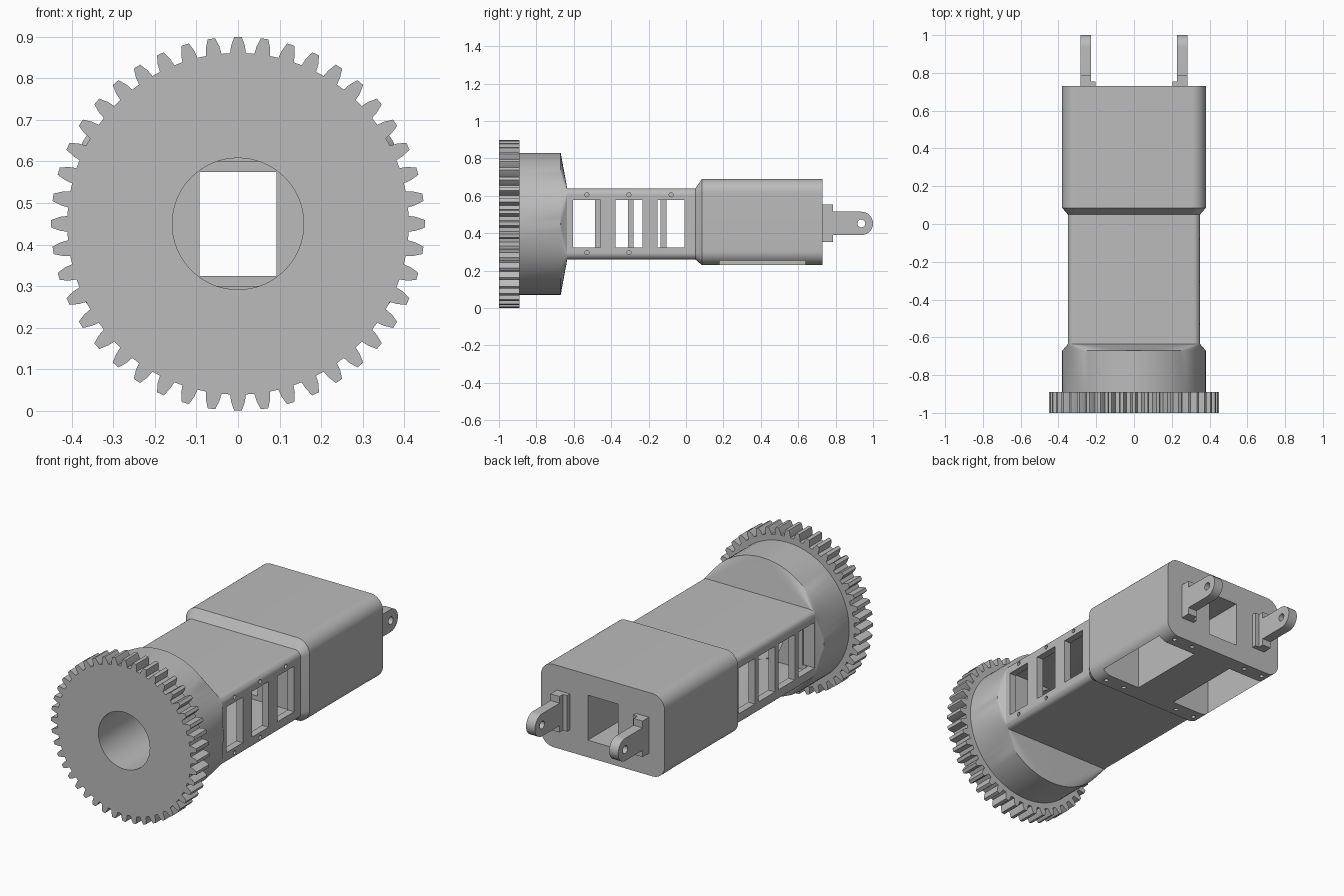
import bpy, bmesh
from math import sin, cos, pi, radians
from mathutils import Matrix, Vector

if "Cube" in bpy.data.objects:
    bpy.data.objects.remove(bpy.data.objects["Cube"])

AXIS_Z = 0.45
TEETH = 44

grey = bpy.data.materials.new("plain grey")
grey.use_nodes = True
grey.diffuse_color = (0.5, 0.5, 0.5, 1)
grey.node_tree.nodes["Principled BSDF"].inputs["Base Color"].default_value = (0.5, 0.5, 0.5, 1)


def to_object(name, bm):
    bmesh.ops.recalc_face_normals(bm, faces=bm.faces[:])
    mesh = bpy.data.meshes.new(name)
    bm.to_mesh(mesh)
    bm.free()
    mesh.materials.append(grey)
    obj = bpy.data.objects.new(name, mesh)
    bpy.context.collection.objects.link(obj)
    return obj


def box(name, x, y, z):
    bm = bmesh.new()
    bmesh.ops.create_cube(bm, size=1)
    for v in bm.verts:
        v.co = [(lo + hi) / 2 + c * (hi - lo) for c, (lo, hi) in zip(v.co, (x, y, z))]
    return to_object(name, bm)


def rod(name, centre, radius, length, axis, sides=20):
    bm = bmesh.new()
    bmesh.ops.create_cone(bm, cap_ends=True, segments=sides, radius1=radius,
                          radius2=radius, depth=length)
    turn = Vector((0, 0, 1)).rotation_difference(Vector(axis)).to_matrix().to_4x4()
    bm.transform(Matrix.Translation(centre) @ turn)
    return to_object(name, bm)


def prism(name, points, offset):
    bm = bmesh.new()
    face = bm.faces.new([bm.verts.new(p) for p in points])
    extra = bmesh.ops.extrude_face_region(bm, geom=[face])["geom"]
    bmesh.ops.translate(bm, vec=offset, verts=[g for g in extra if isinstance(g, bmesh.types.BMVert)])
    return to_object(name, bm)


def cut(obj, cutter):
    cutter.hide_render = True
    mod = obj.modifiers.new("cut", "BOOLEAN")
    mod.operation = "DIFFERENCE"
    mod.solver = "EXACT"
    mod.object = cutter
    bpy.context.view_layer.objects.active = obj
    bpy.ops.object.modifier_apply(modifier=mod.name)
    bpy.data.objects.remove(cutter)


def section(y, half_w, half_h, radius, zc, steps=16):
    """Rounded rectangle; a circle when the radius equals both half sizes."""
    ring = []
    for q, (sx, sz) in enumerate(((1, 1), (-1, 1), (-1, -1), (1, -1))):
        for i in range(steps + 1):
            a = (q + i / steps) * pi / 2
            ring.append((sx * (half_w - radius) + radius * cos(a), y,
                         zc + sz * (half_h - radius) + radius * sin(a)))
    return ring


# Gear wheel
outline = []
for i in range(TEETH):
    a = 2 * pi * i / TEETH
    for t, r in ((-0.019, 0.41), (-0.0165, 0.428), (-0.009, 0.449),
                 (0.009, 0.449), (0.0165, 0.428), (0.019, 0.41)):
        outline.append((r * cos(a) - t * sin(a), -1, AXIS_Z + r * sin(a) + t * cos(a)))
gear = prism("gear_wheel", outline, (0, 0.11, 0))

# Housing: round collar blending to the neck, then the wider rear box
rings = [section(-0.9, 0.38, 0.38, 0.38, AXIS_Z),
         section(-0.67, 0.38, 0.38, 0.38, AXIS_Z),
         section(-0.635, 0.35, 0.19, 0.035, AXIS_Z),
         section(0.05, 0.35, 0.19, 0.035, AXIS_Z),
         section(0.085, 0.38, 0.23, 0.075, 0.46),
         section(0.73, 0.38, 0.23, 0.075, 0.46)]
bm = bmesh.new()
loops = [[bm.verts.new(p) for p in ring] for ring in rings]
count = len(loops[0])
for a, b in zip(loops, loops[1:]):
    for i in range(count):
        j = (i + 1) % count
        bm.faces.new((a[i], a[j], b[j], b[i]))
bm.faces.new(loops[0])
bm.faces.new(loops[-1])
bmesh.ops.remove_doubles(bm, verts=bm.verts[:], dist=0.0001)
housing = to_object("housing", bm)

# Shaft bore, neck cavity and rear passage
for part in (gear, housing):
    cut(part, rod("bore_cutter", (0, -0.81, AXIS_Z), 0.158, 0.42, (0, 1, 0), 64))
cut(housing, box("cavity_cutter", (-0.31, 0.31), (-0.625, 0.04), (0.3, 0.6)))
cut(housing, box("passage_cutter", (-0.092, 0.092), (0.0, 0.8), (0.325, 0.575)))

# Side windows: three on the left, four on the right
WINDOW_Z = (0.325, 0.578)
for i in range(3):
    y = -0.53 + i * 0.225
    cut(housing, box("window_cutter", (0.28, 0.4), (y - 0.073, y + 0.073), WINDOW_Z))
    for z in (0.297, 0.606):
        cut(housing, rod("screw_cutter", (0.35, y, z), 0.011, 0.06, (1, 0, 0)))
for i in range(4):
    y = -0.558 + i * 0.175
    cut(housing, box("window_cutter", (-0.4, -0.28), (y - 0.072, y + 0.072), WINDOW_Z))

# Underside pockets with their screw holes
for s in (-1, 1):
    cut(housing, box("pocket_cutter", sorted((s * 0.12, s * 0.36)), (0.18, 0.64), (0.2, 0.58)))
    for x in (0.18, 0.3):
        for y in (0.13, 0.69):
            cut(housing, rod("screw_cutter", (s * x, y, 0.23), 0.012, 0.08, (0, 0, 1)))

# Rear hinge lugs with an inner foot
LUG_Z, LUG_R, PIN_Y = 0.4525, 0.0625, 0.9375
profile = [(0.72, -0.1), (0.785, -0.1), (0.785, -LUG_R)]
profile += [(PIN_Y + LUG_R * cos(radians(a)), LUG_R * sin(radians(a))) for a in range(-90, 91, 9)]
profile += [(0.785, LUG_R), (0.785, 0.1), (0.72, 0.1)]
for s, side in ((1, "left"), (-1, "right")):
    lug = prism(side + "_hinge_lug", [(s * 0.228, y, LUG_Z + z) for y, z in profile], (s * 0.055, 0, 0))
    cut(lug, rod("pin_cutter", (s * 0.255, PIN_Y, LUG_Z), 0.021, 0.2, (1, 0, 0), 24))
    box(side + "_lug_foot", sorted((s * 0.203, s * 0.235)), (0.72, 0.755), (LUG_Z - 0.1, LUG_Z + 0.1))

# Smooth round surfaces, keep hard edges
bpy.ops.object.select_all(action="DESELECT")
for obj in bpy.context.collection.objects:
    if obj.type == "MESH" and grey.name in obj.data.materials:
        obj.select_set(True)
        bpy.context.view_layer.objects.active = obj
bpy.ops.object.shade_smooth_by_angle(angle=radians(25))
